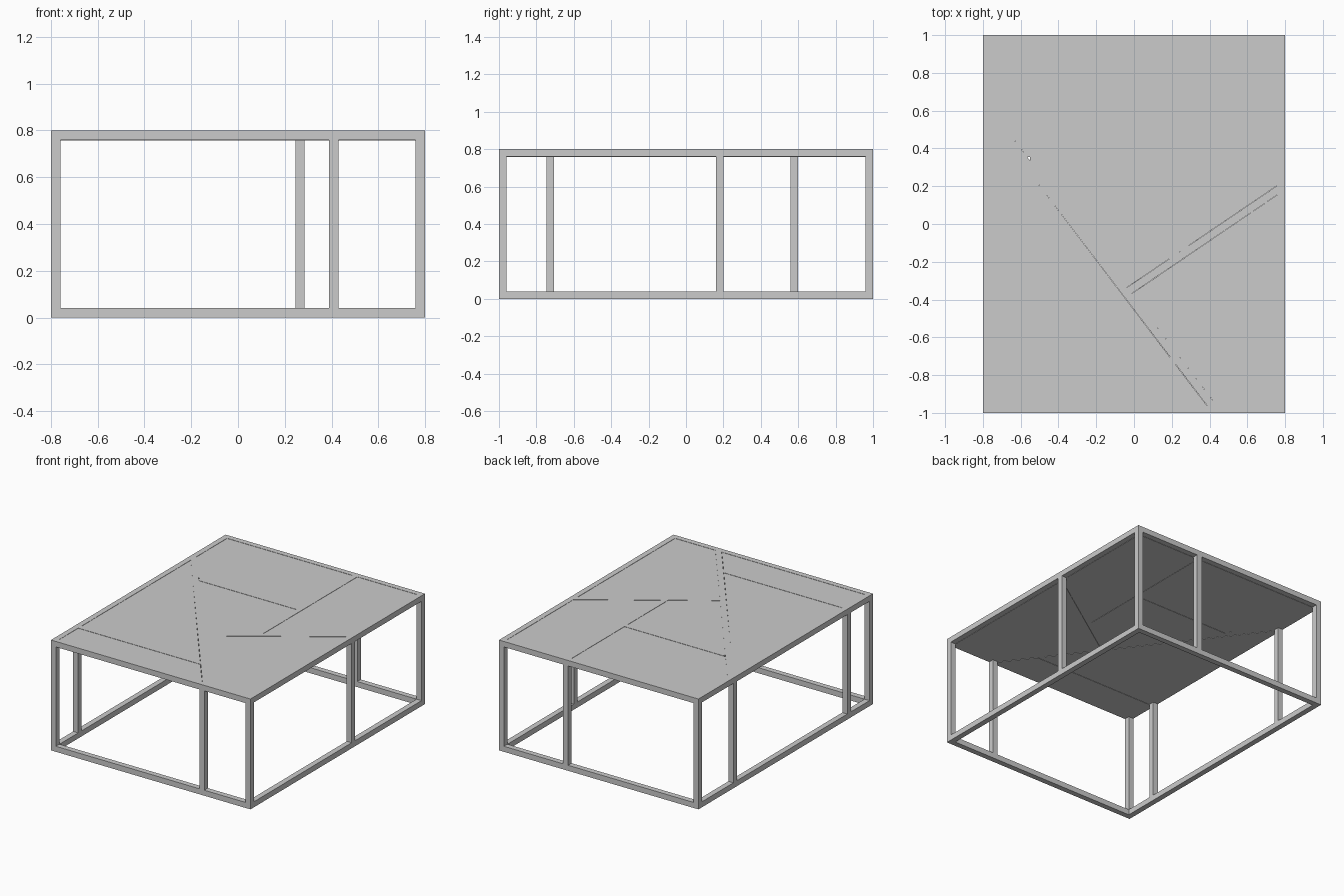
import bpy
import bmesh
from mathutils import Vector

cube = bpy.data.objects.get("Cube")
if cube:
    bpy.data.objects.remove(cube)

grey = bpy.data.materials.new("light grey")
grey.use_nodes = True
colour = (0.6, 0.6, 0.6, 1)
grey.diffuse_color = colour
grey.node_tree.nodes["Principled BSDF"].inputs["Base Color"].default_value = colour

X, Y, H, T = 0.8, 1.0, 0.8, 0.04   # half width, half depth, height, bar size
CX, CY = X - T / 2, Y - T / 2      # centre lines of the outer bars


def prism(name, outline, low, high):
    """Extrude a flat outline between two heights."""
    bm = bmesh.new()
    bottom = bm.faces.new([bm.verts.new((x, y, low)) for x, y in outline])
    top = bmesh.ops.extrude_face_region(bm, geom=[bottom], use_keep_orig=True)
    verts = [g for g in top["geom"] if isinstance(g, bmesh.types.BMVert)]
    bmesh.ops.translate(bm, verts=verts, vec=(0, 0, high - low))
    bmesh.ops.recalc_face_normals(bm, faces=bm.faces)
    mesh = bpy.data.meshes.new(name)
    bm.to_mesh(mesh)
    bm.free()
    mesh.materials.append(grey)
    obj = bpy.data.objects.new(name, mesh)
    bpy.context.collection.objects.link(obj)
    return obj


def box(name, x, y, sx, sy, low, high):
    outline = [(x + a * sx / 2, y + b * sy / 2)
               for a, b in ((-1, -1), (1, -1), (1, 1), (-1, 1))]
    return prism(name, outline, low, high)


def bar(name, start, end):
    """Square bar in the top frame along a centre line."""
    a, b = Vector(start), Vector(end)
    d = (b - a).normalized()
    side = Vector((-d.y, d.x)) * T / 2
    return prism(name, [a - side, b - side, b + side, a + side], H - T, H)


# Outer rings at the floor and the table top
for level, low in (("lower", 0), ("upper", H - T)):
    for side, s in (("left", 1), ("right", -1)):
        box(f"{level}_{side}_rail", s * CX, 0, T, 2 * Y, low, low + T)
    for side, s in (("front", -1), ("back", 1)):
        box(f"{level}_{side}_rail", 0, s * CY, 2 * (X - T), T, low, low + T)

# Corner legs, then a leg below each place where a divider meets the ring
legs = {"front_left_leg": (CX, -CY), "front_right_leg": (-CX, -CY),
        "back_left_leg": (CX, CY), "back_right_leg": (-CX, CY),
        "front_middle_leg": (0.41, -CY), "back_middle_leg": (0.265, CY),
        "left_middle_leg": (CX, 0.18), "right_middle_leg": (-CX, 0.58),
        "right_front_leg": (-CX, -0.725)}
for name, (x, y) in legs.items():
    box(name, x, y, T, T, T, H - T)

# Dividers of the top
bar("diagonal_divider", (-0.775, 0.597), (0.423, -0.975))
bar("slanted_divider", (-0.03, -0.356), (0.775, 0.19))
bar("long_divider", (0.265, CY), (0.265, -0.15))
bar("cross_divider", (-0.55, 0.335), (0.265, 0.335))
bar("front_divider", (-CX, -0.725), (0.22, -0.725))

# Panels set between the dividers, a hair below the bars
panels = {
    "back_right_panel": [(-0.76, 0.96), (0.245, 0.96), (0.245, 0.355),
                         (-0.565, 0.355), (-0.76, 0.61)],
    "back_left_panel": [(0.285, 0.96), (0.76, 0.96), (0.76, 0.205), (0.285, -0.117)],
    "centre_panel": [(-0.535, 0.315), (0.245, 0.315), (0.245, -0.145), (-0.04, -0.337)],
    "right_panel": [(-0.76, 0.545), (0.19, -0.705), (-0.76, -0.705)],
    "front_right_panel": [(-0.76, -0.745), (0.22, -0.745), (0.385, -0.96), (-0.76, -0.96)],
    "front_left_panel": [(-0.013, -0.37), (0.76, 0.155), (0.76, -0.96), (0.437, -0.96)],
}
for name, outline in panels.items():
    prism(name, outline, H - T - 0.002, H - 0.002)
